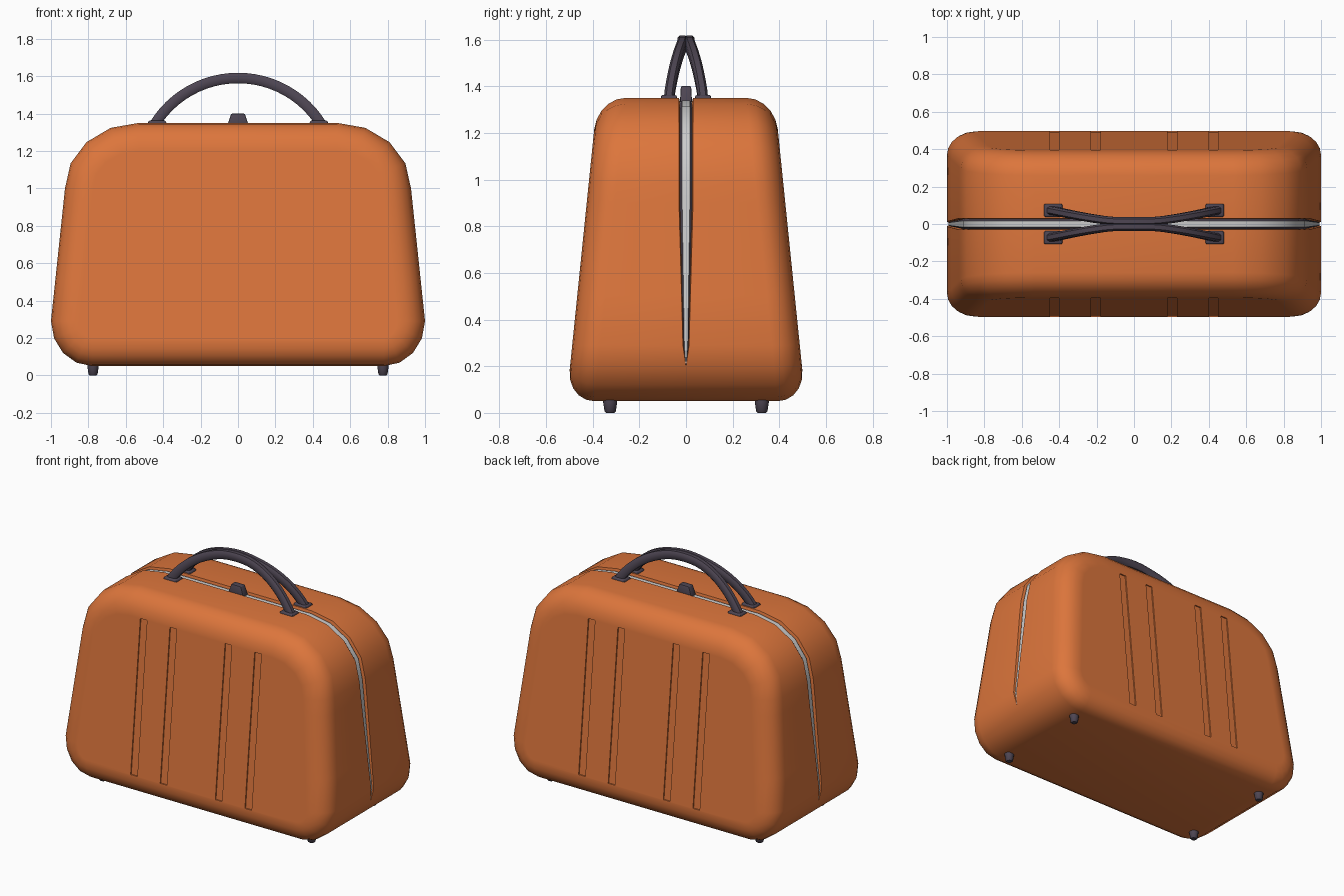
import bpy, bmesh, math
from mathutils import Vector

if "Cube" in bpy.data.objects:
    bpy.data.objects.remove(bpy.data.objects["Cube"])


def material(name, col):
    m = bpy.data.materials.new(name)
    m.diffuse_color = (*col, 1)
    m.use_nodes = True
    m.node_tree.nodes["Principled BSDF"].inputs["Base Color"].default_value = m.diffuse_color
    return m


ORANGE = material("orange shell", (0.72, 0.18, 0.045))
DARK = material("dark plum plastic", (0.075, 0.06, 0.085))
GREY = material("light grey zip", (0.6, 0.6, 0.6))


def make(name, bm, mats, angle=40):
    bmesh.ops.recalc_face_normals(bm, faces=bm.faces)
    me = bpy.data.meshes.new(name)
    bm.to_mesh(me)
    bm.free()
    for m in mats:
        me.materials.append(m)
    ob = bpy.data.objects.new(name, me)
    bpy.context.collection.objects.link(ob)
    bpy.ops.object.select_all(action='DESELECT')
    ob.select_set(True)
    bpy.context.view_layer.objects.active = ob
    bpy.ops.object.shade_smooth_by_angle(angle=math.radians(angle))
    return ob


def loft(bm, rings, mat_rule=lambda i: 0):
    loops = [[bm.verts.new(p) for p in r] for r in rings]
    n = len(loops[0])
    for i, (a, b) in enumerate(zip(loops, loops[1:])):
        for j in range(n):
            k = (j + 1) % n
            bm.faces.new((a[j], a[k], b[k], b[j])).material_index = mat_rule(i)
    bm.faces.new(loops[0])
    bm.faces.new(loops[-1])


# --- body: rounded trapezoid outline, lofted front to back ---
def face_y(z):
    return 0.5 - 0.102 * (z - 0.17)


def outline(d):
    """Outline (x, z) inset by d."""
    half = []
    for i in range(5):
        a = math.radians(-90 + 22.5 * i)
        half.append((0.78 + (0.22 - d) * math.cos(a), 0.29 + (0.24 - d) * math.sin(a)))
    for t in (0.3, 0.6, 0.86):
        half.append((1.0 - d - 0.075 * t, 0.29 + 0.71 * t))
    for i in range(5):
        a = math.radians(22.5 * i)
        half.append((0.53 + (0.395 - d) * math.cos(a), 1.0 + (0.35 - d) * math.sin(a)))
    return half + [(-x, z) for x, z in reversed(half)]


def zip_width(z):
    return 0 if z < 0.21 else 0.012 + 0.018 * min(1, (z - 0.25) / 0.65)


def body_ring(s, d, back):
    return [(x, s * (face_y(z) - back), z) for x, z in outline(d)]


def zip_ring(s, f, depth):
    base = outline(0)
    deep = outline(0.02)
    pts = []
    for (x, z), (u, v) in zip(base, deep):
        w = zip_width(z)
        k = depth * min(1, w / 0.02)
        pts.append((x + (u - x) * k, s * f * w, z + (v - z) * k))
    return pts


R = 0.135
half_specs = [(R + 0.015, 0)]
for i in range(5, -1, -1):
    a = math.radians(18 * i)
    half_specs.append((R * (1 - math.cos(a)), 0.12 * (1 - math.sin(a))))


def half_rings(s):
    return ([body_ring(s, d, b) for d, b in half_specs]
            + [zip_ring(s, 1, 0), zip_ring(s, 0.85, 1), zip_ring(s, 0.55, 0.6)])


rings = half_rings(-1) + half_rings(1)[::-1]
mid = len(rings) // 2 - 1
bm = bmesh.new()
loft(bm, rings, lambda i: 2 if i == mid else 1 if abs(i - mid) == 1 else 0)
bmesh.ops.remove_doubles(bm, verts=bm.verts, dist=1e-5)
body = make("case_body", bm, [ORANGE, DARK, GREY])

# shallow vertical grooves on both faces
bm = bmesh.new()
for s in (-1, 1):
    for cx in (-0.425, -0.205, 0.205, 0.425):
        loft(bm, [[(cx + dx, s * (face_y(z) + o), z)
                   for dx, o in ((-0.025, -0.008), (0.025, -0.008), (0.025, 0.05), (-0.025, 0.05))]
                  for z in (0.19, 1.2)])
cutter = make("groove_cutter", bm, [ORANGE])
cutter.hide_render = True
mod = body.modifiers.new("grooves", 'BOOLEAN')
mod.operation = 'DIFFERENCE'
mod.solver = 'EXACT'
mod.object = cutter
bpy.context.view_layer.objects.active = body
bpy.ops.object.modifier_apply(modifier=mod.name)
bpy.data.objects.remove(cutter)
bpy.ops.object.select_all(action='DESELECT')
body.select_set(True)
bpy.ops.object.shade_smooth_by_angle(angle=math.radians(40))

# --- handle: two arched rails that meet in the middle ---
RAD, CZ = 0.525, 1.065
END = math.asin(0.45 / RAD)
SECTION = [(-0.022, -0.016), (-0.012, -0.028), (0.012, -0.028), (0.022, -0.016),
           (0.022, 0.016), (0.012, 0.028), (-0.012, 0.028), (-0.022, 0.016)]
for s, side in ((-1, "front"), (1, "back")):
    rings = []
    for i in range(25):
        a = END * (i / 12 - 1)
        x = RAD * math.sin(a)
        t = min(1, max(0, (abs(x) - 0.1) / 0.34))
        y = s * (0.015 + 0.058 * t ** 1.3)
        rings.append([((RAD + h) * math.sin(a), y + w, CZ + (RAD + h) * math.cos(a))
                      for w, h in SECTION])
    bm = bmesh.new()
    loft(bm, rings)
    make("handle_rail_" + side, bm, [DARK], 50)


def tapered_box(name, c, bottom, top, z0, z1, bevel):
    bm = bmesh.new()
    loft(bm, [[(c[0] + u * hx, c[1] + v * hy, z)
               for u, v in ((-1, -1), (1, -1), (1, 1), (-1, 1))]
              for (hx, hy), z in ((bottom, z0), (top, z1))])
    bmesh.ops.bevel(bm, geom=bm.edges[:], offset=bevel, segments=2, profile=0.5, affect='EDGES')
    return make(name, bm, [DARK])


# handle mounts, zip pull and feet
for sx in (-1, 1):
    for sy in (-1, 1):
        tapered_box("handle_mount", (sx * 0.432, sy * 0.073), (0.052, 0.037), (0.046, 0.033),
                    1.335, 1.362, 0.006)
        bm = bmesh.new()
        loft(bm, [[(sx * 0.775 + r * math.cos(k * math.pi / 6),
                    sy * 0.325 + r * math.sin(k * math.pi / 6), z) for k in range(12)]
                  for r, z in ((0.018, 0), (0.024, 0.006), (0.03, 0.045), (0.03, 0.075))])
        make("foot", bm, [DARK])
tapered_box("zip_pull", (0, 0), (0.06, 0.026), (0.036, 0.022), 1.33, 1.4, 0.006)
